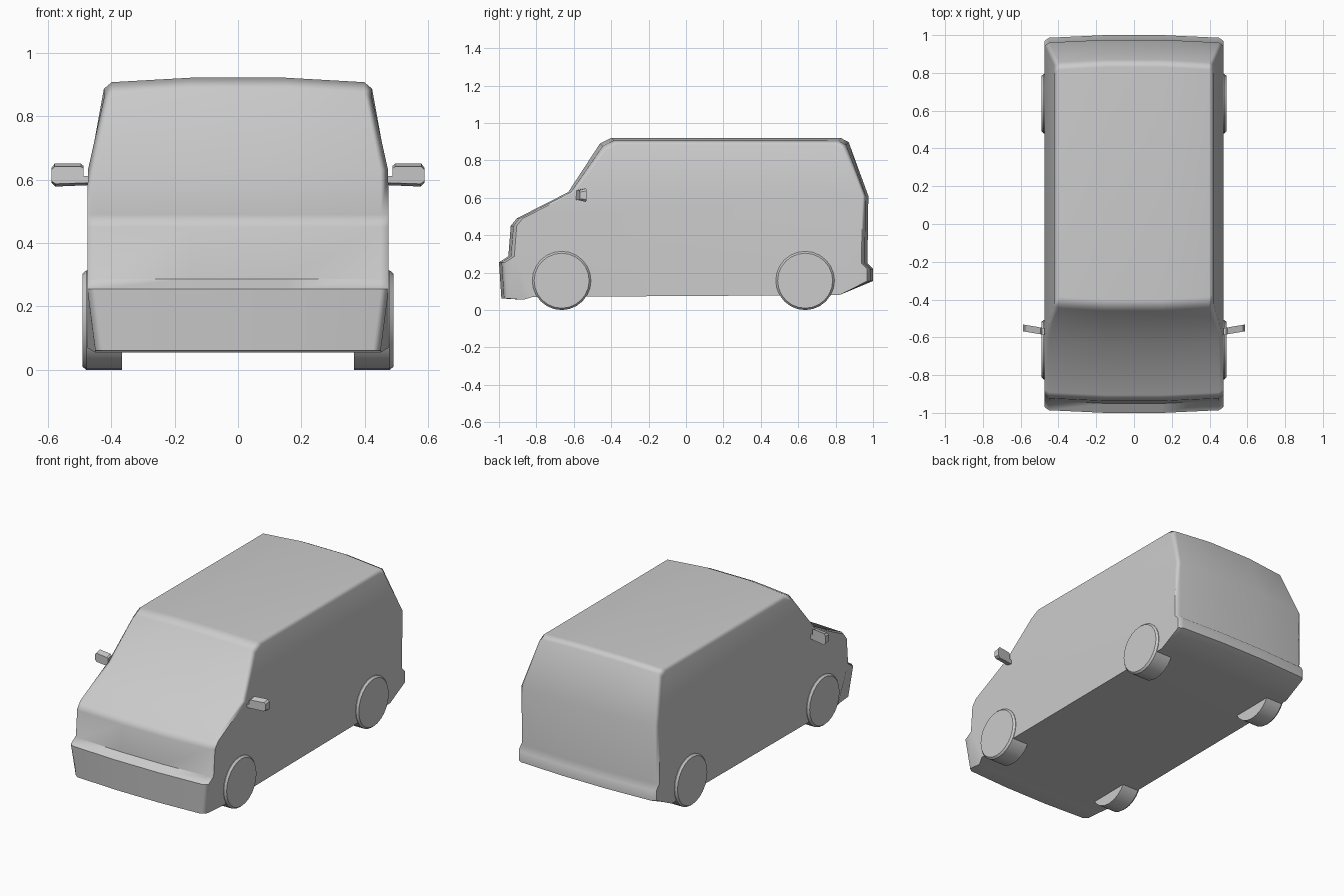
import bpy, bmesh, math

if "Cube" in bpy.data.objects:
    bpy.data.objects.remove(bpy.data.objects["Cube"])


def make(name, verts, faces, angle=40):
    me = bpy.data.meshes.new(name)
    me.from_pydata(verts, [], faces)
    bm = bmesh.new()
    bm.from_mesh(me)
    bmesh.ops.recalc_face_normals(bm, faces=bm.faces)
    bm.to_mesh(me)
    bm.free()
    ob = bpy.data.objects.new(name, me)
    bpy.context.collection.objects.link(ob)
    bpy.ops.object.select_all(action='DESELECT')
    ob.select_set(True)
    bpy.context.view_layer.objects.active = ob
    bpy.ops.object.shade_smooth_by_angle(angle=math.radians(angle))
    return ob


# Van body: centre-line profile (y, z, half width), lofted across x
profile = [(-.87, .055, .45), (-.987, .062, .45), (-1, .255, .475), (-.95, .287, .475),
           (-.937, .45, .475), (-.905, .49, .475), (-.63, .63, .473), (-.46, .89, .423),
           (-.40, .921, .423), (.83, .919, .423), (.87, .897, .423), (.975, .61, .473),
           (.97, .25, .475), (1, .22, .475), (1, .155, .475), (.82, .08, .475),
           (-.82, .07, .475)]
n = len(profile)


def station(side, level):
    """One profile loop; level 0 = middle, 1 = near the corner, 2 = side wall."""
    loop = []
    for i, (y, z, w) in enumerate(profile):
        x = (.15, w - .025, w)[level]
        pull = 0 if i in (0, 15, 16) else (0, .014, .032)[level]
        drop = (0, .014, .035)[level] if 7 <= i <= 10 else 0
        loop.append((side * x, y - math.copysign(pull, y), z - drop))
    return loop


verts = []
for side, level in ((-1, 2), (-1, 1), (-1, 0), (1, 0), (1, 1), (1, 2)):
    verts += station(side, level)
faces = [(s * n + i, s * n + (i + 1) % n, (s + 1) * n + (i + 1) % n, (s + 1) * n + i)
         for s in range(5) for i in range(n)]
# Side walls: upper window band, main panel, bumper corners
panels = [(6, 7, 8, 9, 10, 11), (16, 3, 4, 5, 6, 11, 12, 15), (16, 0, 1, 2, 3), (12, 13, 14, 15)]
for base in (0, 5 * n):
    faces += [tuple(base + i for i in p) for p in panels]
body = make("van_body", verts, faces, 50)
body.modifiers.new("WeightedNormal", 'WEIGHTED_NORMAL').keep_sharp = True


# Wheels: short cylinders with a chamfered outer rim
def wheel(name, side, cy):
    seg, r = 24, .157
    rings = [(.365, r), (.478, r), (.49, r - .01)]
    v = [(side * x, cy + q * math.cos(2 * math.pi * k / seg), r + q * math.sin(2 * math.pi * k / seg))
         for x, q in rings for k in range(seg)]
    f = [(a * seg + k, a * seg + (k + 1) % seg, (a + 1) * seg + (k + 1) % seg, (a + 1) * seg + k)
         for a in range(2) for k in range(seg)]
    f += [tuple(range(seg)), tuple(range(2 * seg, 3 * seg))]
    make(name, v, f, 30)


# Wing mirrors: L-shaped outline, swept back and tapered to the front
outline = [(.455, .583), (.575, .578), (.588, .59), (.588, .637), (.578, .65),
           (.495, .65), (.487, .643), (.487, .61), (.455, .61)]


def wing_mirror(name, side):
    m = len(outline)
    v = [(side * x, -.552 + .17 * (x - .47), z) for x, z in outline]
    v += [(side * x, -.588 + .17 * (x - .47), .612 + (z - .612) * .75) for x, z in outline]
    f = [(i, (i + 1) % m, m + (i + 1) % m, m + i) for i in range(m)]
    f += [tuple(range(m)), tuple(range(m, 2 * m))]
    make(name, v, f, 30)


for side, label in ((-1, "left"), (1, "right")):
    wheel("front_wheel_" + label, side, -.665)
    wheel("rear_wheel_" + label, side, .637)
    wing_mirror("wing_mirror_" + label, side)
